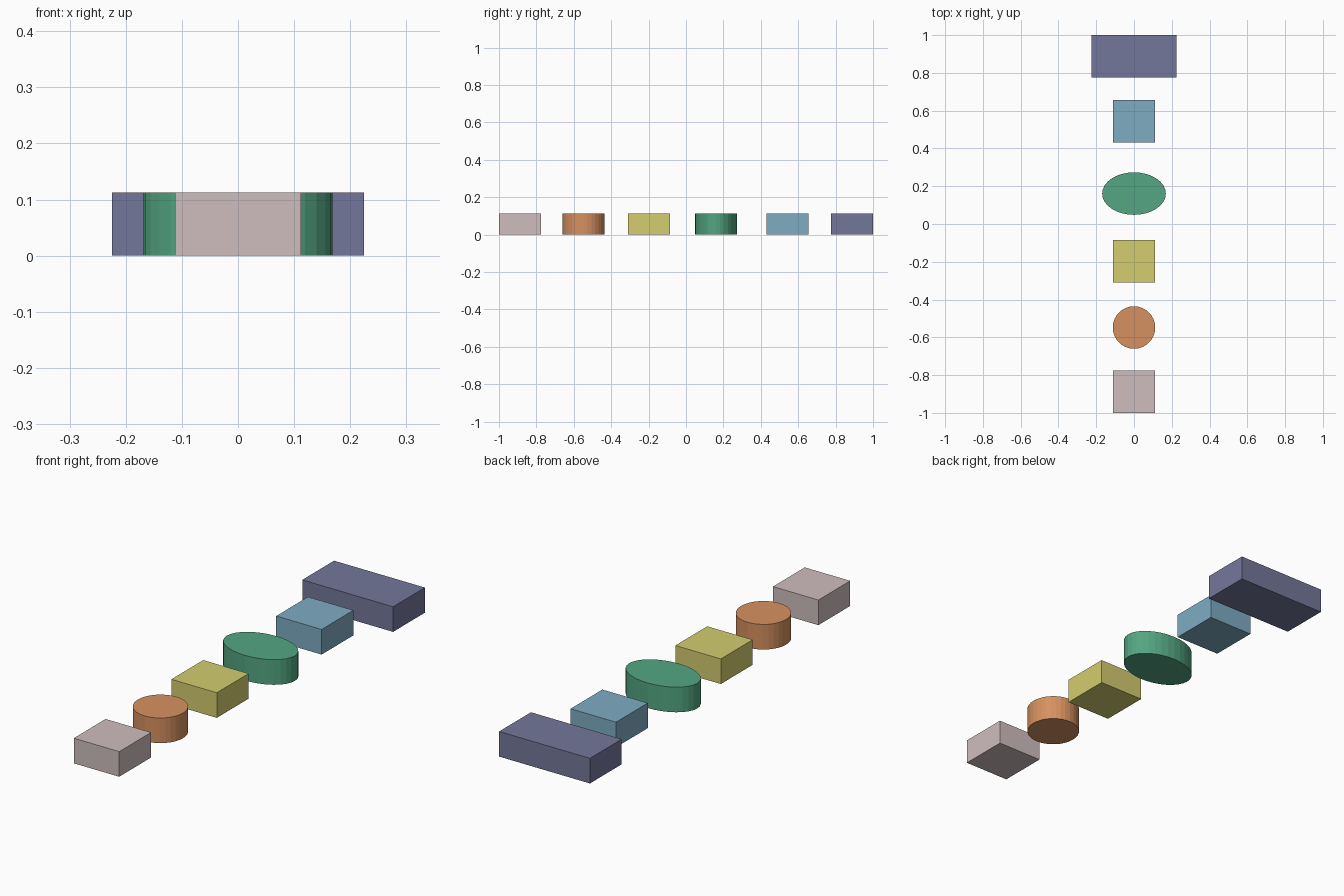
import bpy

if "Cube" in bpy.data.objects:
    bpy.data.objects.remove(bpy.data.objects["Cube"])

HEIGHT = 0.1124
DEPTH = 0.2248


def linear(c):
    c /= 255
    return c / 12.92 if c <= 0.04045 else ((c + 0.055) / 1.055) ** 2.4


def make_material(name, rgb):
    colour = (*[linear(c) for c in rgb], 1)
    mat = bpy.data.materials.new(name)
    mat.use_nodes = True
    mat.diffuse_color = colour
    mat.node_tree.nodes["Principled BSDF"].inputs["Base Color"].default_value = colour
    return mat


def make_block(name, shape, y, width, mat):
    location = (0, y, HEIGHT / 2)
    if shape == "box":
        bpy.ops.mesh.primitive_cube_add(size=1, location=location)
    else:
        bpy.ops.mesh.primitive_cylinder_add(vertices=32, radius=0.5, depth=1, location=location)
    obj = bpy.context.object
    obj.name = name
    obj.scale = (width, DEPTH, HEIGHT)
    bpy.ops.object.transform_apply(location=False, rotation=False, scale=True)
    obj.data.materials.append(mat)


# Row of blocks from front to back: name, shape, y centre, width, colour
blocks = [
    ("front_square_block", "box", -0.8876, DEPTH, "dusty pink", (207, 190, 191)),
    ("round_disc", "cylinder", -0.548, DEPTH, "orange", (214, 145, 96)),
    ("middle_square_block", "box", -0.198, DEPTH, "mustard yellow", (212, 205, 111)),
    ("oval_disc", "cylinder", 0.161, DEPTH * 1.5, "green", (83, 166, 130)),
    ("rear_square_block", "box", 0.543, DEPTH, "light blue", (126, 172, 194)),
    ("rear_wide_block", "box", 0.8876, DEPTH * 2, "slate purple", (116, 119, 155)),
]
for name, shape, y, width, colour_name, rgb in blocks:
    make_block(name, shape, y, width, make_material(colour_name, rgb))
